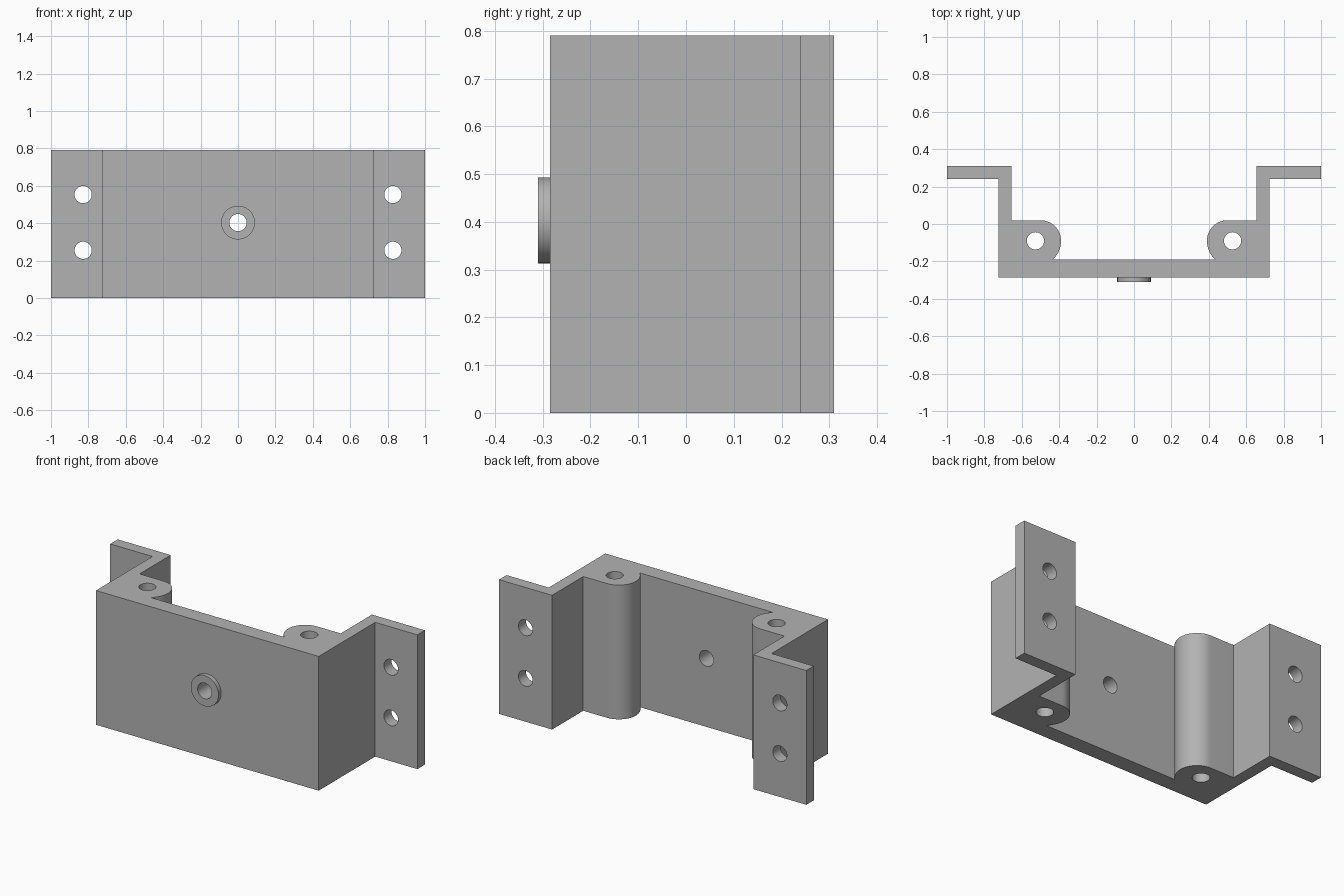
import bpy, bmesh
from math import sin, cos, pi
from mathutils import Matrix, Vector

cube = bpy.data.objects.get("Cube")
if cube:
    bpy.data.objects.remove(cube, do_unlink=True)

HEIGHT = 0.79
HOLE_R = 0.046

grey = bpy.data.materials.new("plain grey")
grey.use_nodes = True
colour = (0.45, 0.45, 0.45, 1)
grey.diffuse_color = colour
grey.node_tree.nodes["Principled BSDF"].inputs["Base Color"].default_value = colour


def add_object(name, bm):
    bmesh.ops.recalc_face_normals(bm, faces=bm.faces)
    mesh = bpy.data.meshes.new(name)
    bm.to_mesh(mesh)
    bm.free()
    mesh.materials.append(grey)
    obj = bpy.data.objects.new(name, mesh)
    bpy.context.collection.objects.link(obj)
    return obj


def cylinder(name, centre, radius, depth, along_y):
    bm = bmesh.new()
    turn = Matrix.Rotation(pi / 2 if along_y else 0, 4, "X")
    bmesh.ops.create_cone(bm, cap_ends=True, segments=48, radius1=radius,
                          radius2=radius, depth=depth,
                          matrix=Matrix.Translation(centre) @ turn)
    return add_object(name, bm)


def arc(cx, cy, r, start, end, steps):
    return [(cx + r * cos(start + (end - start) * i / steps),
             cy + r * sin(start + (end - start) * i / steps))
            for i in range(steps + 1)]


def combine(target, tool, operation):
    mod = target.modifiers.new(operation.lower(), "BOOLEAN")
    mod.operation = operation
    mod.solver = "EXACT"
    mod.object = tool
    bpy.context.view_layer.objects.active = target
    bpy.ops.object.modifier_apply(modifier=mod.name)
    bpy.data.objects.remove(tool, do_unlink=True)


# Bracket outline, left half: front wall, side wall, flange, rounded hinge column
half = [(0.725, -0.285), (0.725, 0.24), (1, 0.24), (1, 0.31), (0.655, 0.31), (0.655, 0.02)]
half += arc(0.5, -0.09, 0.11, pi / 2, pi, 16)
half += arc(0.525, -0.09, 0.135, pi, pi * 1.265, 8)[1:]
half[-1] = (half[-1][0], -0.19)
outline = half + [(-x, y) for x, y in reversed(half)]

bm = bmesh.new()
face = bm.faces.new([bm.verts.new((x, y, 0)) for x, y in outline])
result = bmesh.ops.extrude_face_region(bm, geom=[face])
top = [v for v in result["geom"] if isinstance(v, bmesh.types.BMVert)]
bmesh.ops.translate(bm, verts=top, vec=Vector((0, 0, HEIGHT)))
bracket = add_object("bracket", bm)

# Raised collar on the front, with a bore through the wall
combine(bracket, cylinder("collar", (0, -0.28, 0.403), 0.09, 0.06, True), "UNION")
combine(bracket, cylinder("bore", (0, -0.25, 0.403), HOLE_R, 0.4, True), "DIFFERENCE")

# Pin holes through the columns and screw holes through the flanges
for side in (-1, 1):
    pin = cylinder("pin_hole", (side * 0.527, -0.09, HEIGHT / 2), HOLE_R, 1, False)
    combine(bracket, pin, "DIFFERENCE")
    for z in (0.255, 0.553):
        screw = cylinder("screw_hole", (side * 0.828, 0.275, z), HOLE_R, 0.2, True)
        combine(bracket, screw, "DIFFERENCE")

bpy.ops.object.select_all(action="DESELECT")
bracket.select_set(True)
bpy.context.view_layer.objects.active = bracket
bpy.ops.object.shade_smooth_by_angle(angle=pi / 6)
